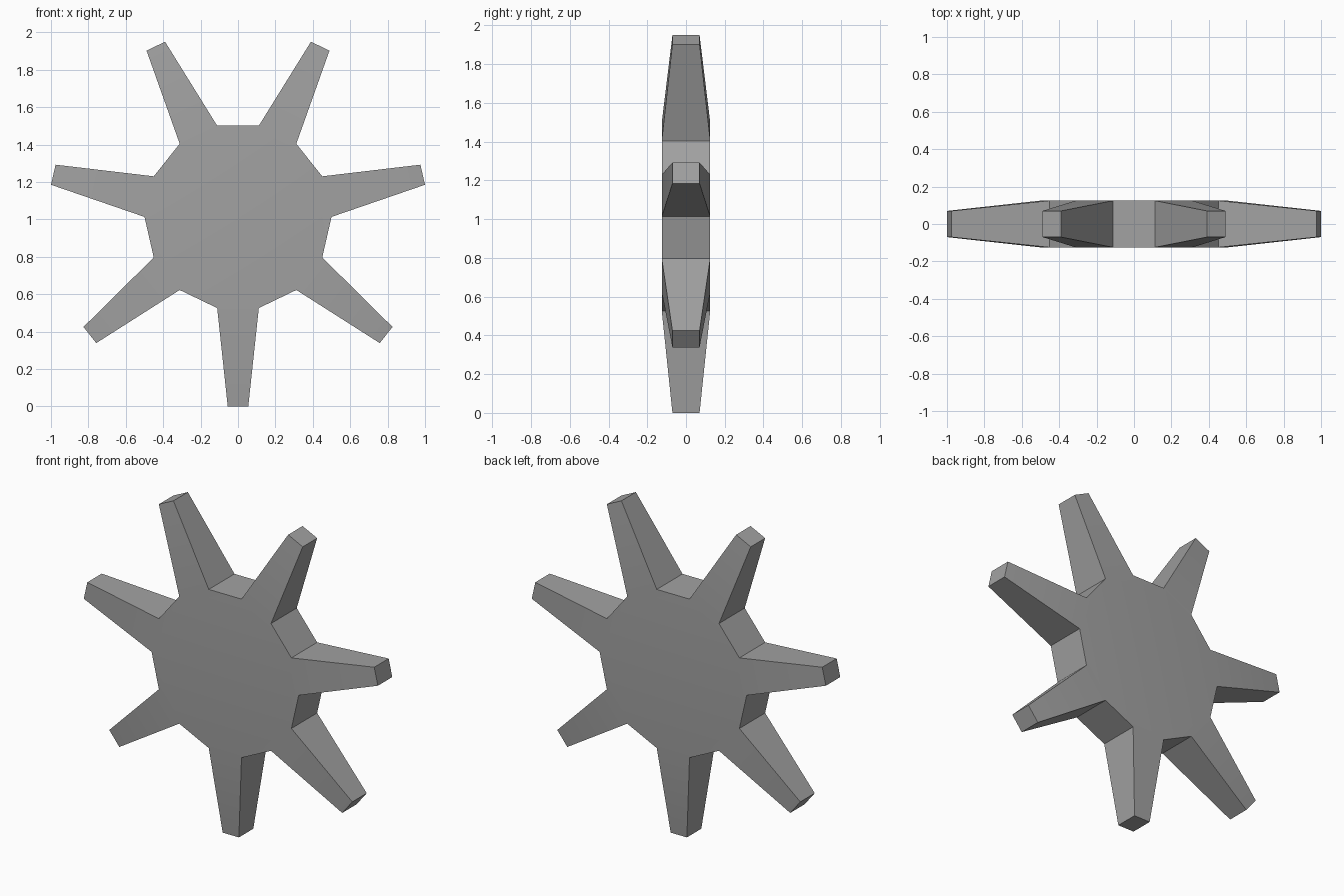
import bpy, bmesh
from math import radians, pi
from mathutils import Matrix, Vector

if "Cube" in bpy.data.objects:
    bpy.data.objects.remove(bpy.data.objects["Cube"], do_unlink=True)

SPOKES = 7
HUB_RADIUS, HUB_HALF = 0.5, 0.125
TIP_RADIUS, TIP_WIDTH, TIP_HALF = 1.013, 0.055, 0.07

# Single grey metal
grey = bpy.data.materials.new("grey_metal")
grey.use_nodes = True
colour = (0.36, 0.36, 0.36, 1)
grey.diffuse_color = colour
grey.node_tree.nodes["Principled BSDF"].inputs["Base Color"].default_value = colour

# Hub: a 14-sided disc with its axis along y
bm = bmesh.new()
bmesh.ops.create_cone(bm, cap_ends=True, segments=2 * SPOKES, radius1=HUB_RADIUS,
                      radius2=HUB_RADIUS, depth=2 * HUB_HALF)
bmesh.ops.rotate(bm, verts=bm.verts, matrix=Matrix.Rotation(pi / 2, 3, 'X'))
down = Vector((0, 0, -1))
bm.normal_update()
turn = max((f for f in bm.faces if len(f.verts) == 4), key=lambda f: f.normal.dot(down))
angle = down.xz.angle_signed(turn.normal.xz)
if abs(angle) > radians(1):
    bmesh.ops.rotate(bm, verts=bm.verts, matrix=Matrix.Rotation(pi / (2 * SPOKES), 3, 'Y'))
bm.normal_update()

# Spokes: extrude every second rim face, starting at the bottom, and taper it
for i in range(SPOKES):
    out = Matrix.Rotation(2 * pi * i / SPOKES, 3, 'Y') @ down
    side = out.cross(Vector((0, 1, 0)))
    rim = max((f for f in bm.faces if len(f.verts) == 4 and
               f.calc_center_median().length < HUB_RADIUS), key=lambda f: f.normal.dot(out))
    tip = bmesh.ops.extrude_discrete_faces(bm, faces=[rim])["faces"][0]
    for v in tip.verts:
        across = TIP_WIDTH if v.co.dot(side) > 0 else -TIP_WIDTH
        depth = TIP_HALF if v.co.y > 0 else -TIP_HALF
        v.co = out * TIP_RADIUS + side * across + Vector((0, depth, 0))
    bm.normal_update()

bmesh.ops.recalc_face_normals(bm, faces=bm.faces)
mesh = bpy.data.meshes.new("spoked_wheel")
bm.to_mesh(mesh)
bm.free()
mesh.materials.append(grey)
wheel = bpy.data.objects.new("spoked_wheel", mesh)
wheel.location.z = TIP_RADIUS
bpy.context.collection.objects.link(wheel)

# Soft faces where spokes meet the hub, crisp edges elsewhere
bpy.context.view_layer.objects.active = wheel
wheel.select_set(True)
bpy.ops.object.shade_smooth_by_angle(angle=radians(20))
